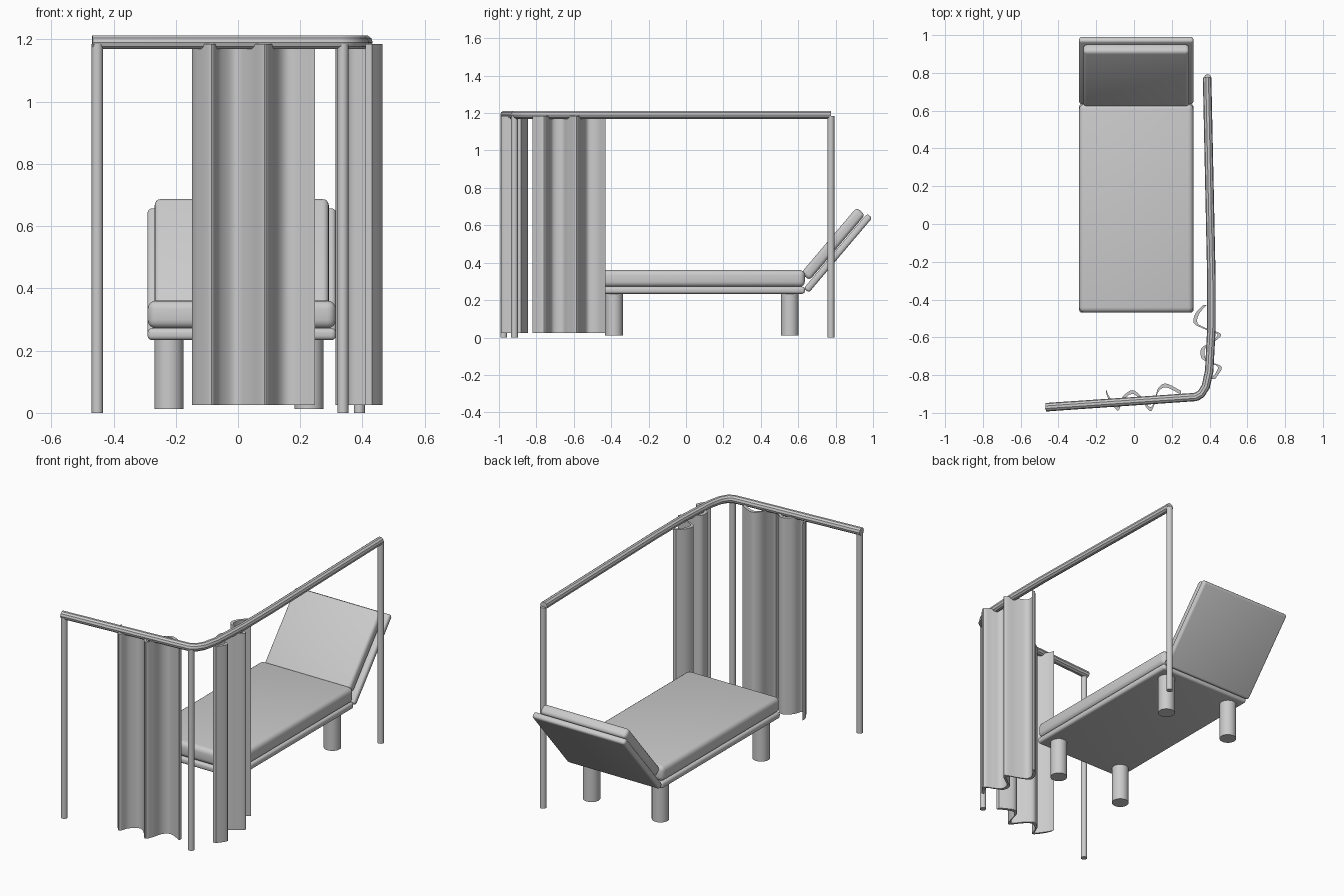
import bpy, bmesh, math
from mathutils import Vector
from mathutils.geometry import interpolate_bezier

cube = bpy.data.objects.get("Cube")
if cube:
    bpy.data.objects.remove(cube, do_unlink=True)

grey = bpy.data.materials.new("plain grey")
grey.use_nodes = True
COLOR = (0.6, 0.6, 0.6, 1)
grey.diffuse_color = COLOR
grey.node_tree.nodes["Principled BSDF"].inputs["Base Color"].default_value = COLOR


def finish(obj, name, angle=35):
    obj.name = name
    obj.data.materials.clear()
    obj.data.materials.append(grey)
    bpy.ops.object.select_all(action='DESELECT')
    obj.select_set(True)
    bpy.context.view_layer.objects.active = obj
    bpy.ops.object.shade_smooth_by_angle(angle=math.radians(angle))
    return obj


def slab(name, center, size, bevel, tilt=0):
    """Rounded box, tilted about x."""
    bpy.ops.mesh.primitive_cube_add(size=1, location=center)
    obj = bpy.context.object
    obj.scale = size
    bpy.ops.object.transform_apply(location=False, rotation=False, scale=True)
    obj.rotation_euler.x = tilt
    mod = obj.modifiers.new("rounded edges", 'BEVEL')
    mod.width = bevel
    mod.segments = 4
    bpy.ops.object.modifier_apply(modifier=mod.name)
    return finish(obj, name)


def pole(name, x, y, z0, z1, radius):
    bpy.ops.mesh.primitive_cylinder_add(vertices=24, radius=radius, depth=z1 - z0,
                                        location=(x, y, (z0 + z1) / 2))
    return finish(bpy.context.object, name)


def smooth_path(points, steps=6):
    """Round path through the given points."""
    pts = [Vector(p) for p in points]
    ext = [pts[0]] + pts + [pts[-1]]
    out = []
    for a, b, c, d in zip(ext, ext[1:], ext[2:], ext[3:]):
        out += interpolate_bezier(b, b + (c - a) / 6, c - (d - b) / 6, c, steps + 1)[:-1]
    return out + [pts[-1]]


def curtain(name, points, shift, z0=0.025, z1=1.185):
    """Wavy sheet: a path and its shifted copy, closed and raised."""
    path = smooth_path(points)
    offset = Vector(shift)
    outline = [p - offset / 2 for p in path] + [p + offset / 2 for p in reversed(path)]
    bm = bmesh.new()
    face = bm.faces.new([bm.verts.new((p.x, p.y, z0)) for p in outline])
    raised = bmesh.ops.extrude_face_region(bm, geom=[face])["geom"]
    bmesh.ops.translate(bm, vec=(0, 0, z1 - z0),
                        verts=[g for g in raised if isinstance(g, bmesh.types.BMVert)])
    bmesh.ops.recalc_face_normals(bm, faces=bm.faces)
    mesh = bpy.data.meshes.new(name)
    bm.to_mesh(mesh)
    bm.free()
    obj = bpy.data.objects.new(name, mesh)
    bpy.context.collection.objects.link(obj)
    return finish(obj, name)


# Bed: frame, mattress and legs
MID = 0.012
slab("bed_frame", (MID, 0.083, 0.253), (0.605, 1.105, 0.038), 0.014)
slab("mattress", (MID, 0.083, 0.316), (0.605, 1.105, 0.09), 0.028)
for end, y in (("front", -0.385), ("back", 0.555)):
    for side, x in (("right", -0.222), ("left", 0.228)):
        pole(f"{end}_{side}_leg", x, y, 0.012, 0.24, 0.047)

# Raised head end: panel and cushion, laid out along the tilt
TILT = math.radians(49.7)
along = Vector((0, math.cos(TILT), math.sin(TILT)))
normal = Vector((0, -math.sin(TILT), math.cos(TILT)))
hinge = Vector((MID, 0.657, 0.24))
slab("backrest_panel", hinge + along * 0.262 + normal * 0.018, (0.605, 0.524, 0.036), 0.014, TILT)
slab("backrest_cushion", hinge + along * 0.282 + normal * 0.07, (0.56, 0.46, 0.06), 0.02, TILT)

# Curtain rail
rail_points = [(-0.468, -0.97), (0.325, -0.916), (0.355, -0.9), (0.38, -0.86),
               (0.398, -0.78), (0.41, -0.55), (0.41, -0.3), (0.387, 0.775)]
curve = bpy.data.curves.new("curtain_rail", 'CURVE')
curve.dimensions = '3D'
curve.bevel_depth = 0.0225
curve.bevel_resolution = 3
curve.use_fill_caps = True
spline = curve.splines.new('POLY')
spline.points.add(len(rail_points) - 1)
for point, (x, y) in zip(spline.points, rail_points):
    point.co = (x, y, 1.191, 1)
rail = bpy.data.objects.new("curtain_rail", curve)
bpy.context.collection.objects.link(rail)
bpy.ops.object.select_all(action='DESELECT')
rail.select_set(True)
bpy.context.view_layer.objects.active = rail
bpy.ops.object.convert(target='MESH')
finish(bpy.context.object, "curtain_rail")

# Posts
for name, x, y in (("right_post", -0.452, -0.975), ("corner_post", 0.337, -0.917),
                   ("back_post", 0.39, 0.775)):
    pole(name, x, y, 0, 1.185, 0.018)

# Curtains
curtain("front_curtain", [(-0.148, -0.885, 0), (-0.13, -0.925, 0), (-0.085, -0.978, 0),
                          (-0.06, -0.925, 0), (-0.01, -0.89, 0), (0.035, -0.92, 0),
                          (0.085, -0.98, 0), (0.11, -0.94, 0), (0.128, -0.88, 0),
                          (0.17, -0.855, 0), (0.248, -0.893, 0)], (0, 0.02, 0))
curtain("side_curtain", [(0.375, -0.43, 0), (0.335, -0.475, 0), (0.327, -0.525, 0),
                         (0.38, -0.555, 0), (0.452, -0.585, 0), (0.405, -0.63, 0),
                         (0.366, -0.66, 0), (0.368, -0.71, 0), (0.41, -0.735, 0),
                         (0.455, -0.76, 0), (0.42, -0.82, 0)], (0.02, 0, 0))
